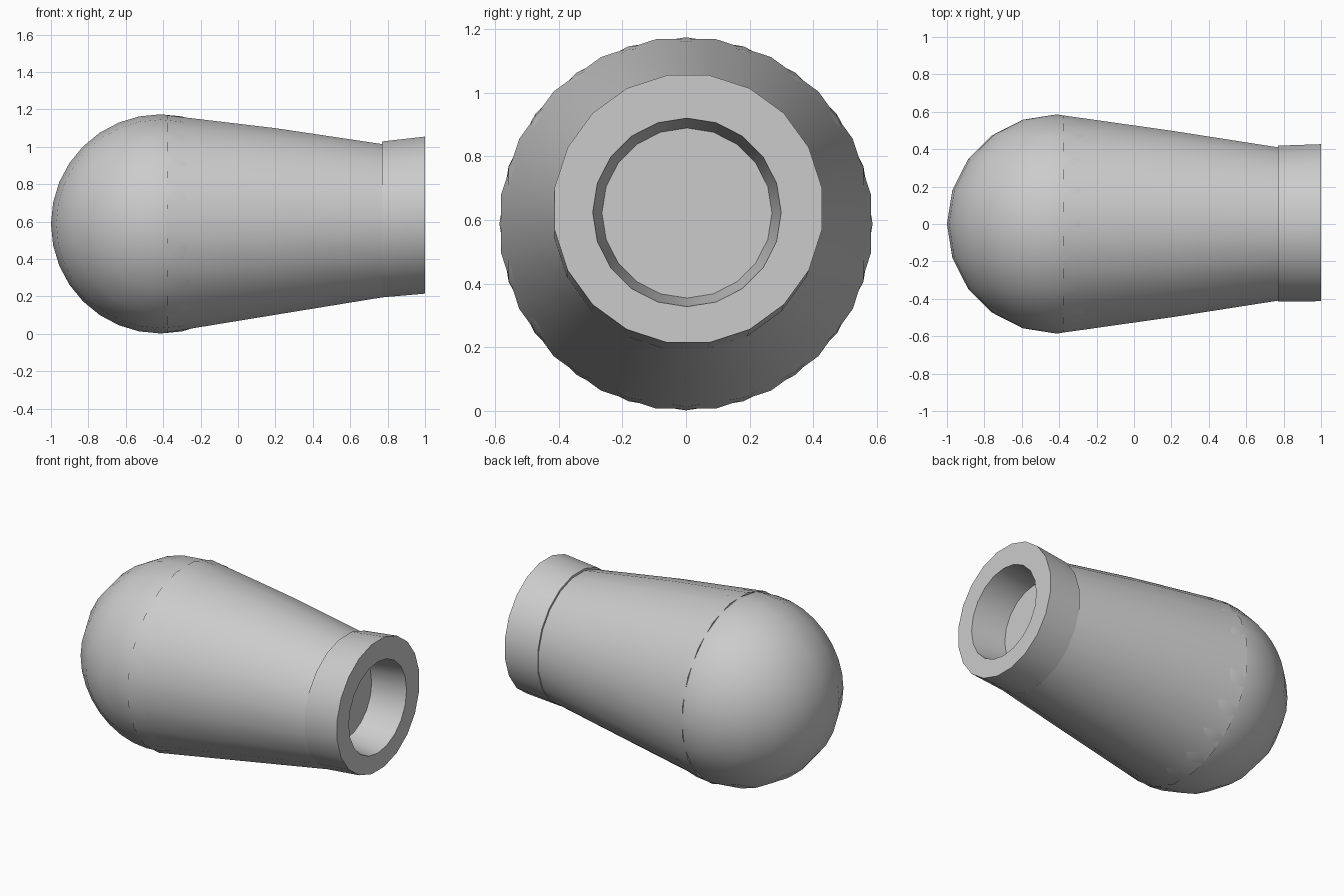
import bpy, bmesh
from math import sin, cos, pi, radians
from mathutils import Matrix

if "Cube" in bpy.data.objects:
    bpy.data.objects.remove(bpy.data.objects["Cube"])

SIDES = 20


def loft(name, rings, close=False):
    """Skin rings of (x, y centre, z centre, radius, start angle) along x."""
    bm = bmesh.new()
    loops = []
    for x, cy, cz, r, start in rings:
        loops.append([bm.verts.new((x, cy + r * cos(radians(start) + 2 * pi * i / SIDES),
                                    cz + r * sin(radians(start) + 2 * pi * i / SIDES)))
                      for i in range(SIDES)])
    pairs = list(zip(loops, loops[1:]))
    if close:
        pairs.append((loops[-1], loops[0]))
    else:
        bm.faces.new(loops[0])
        bm.faces.new(loops[-1])
    for a, b in pairs:
        for i in range(SIDES):
            j = (i + 1) % SIDES
            bm.faces.new((a[i], a[j], b[j], b[i]))
    return finish(name, bm)


def finish(name, bm):
    bmesh.ops.recalc_face_normals(bm, faces=bm.faces)
    mesh = bpy.data.meshes.new(name)
    bm.to_mesh(mesh)
    bm.free()
    obj = bpy.data.objects.new(name, mesh)
    bpy.context.collection.objects.link(obj)
    bpy.ops.object.select_all(action='DESELECT')
    obj.select_set(True)
    bpy.context.view_layer.objects.active = obj
    bpy.ops.object.shade_smooth_by_angle(angle=radians(35))
    return obj


# Round end: sphere with its poles on the y axis
bm = bmesh.new()
bmesh.ops.create_uvsphere(bm, u_segments=32, v_segments=10, radius=0.586)
bmesh.ops.transform(bm, verts=bm.verts,
                    matrix=Matrix.Translation((-0.414, 0, 0.588)) @ Matrix.Rotation(pi / 2, 4, 'X'))
finish("round_end", bm)

# Tapered body
loft("tapered_body", [(-0.38, 0, 0.588, 0.588, 9),
                      (0.20, 0, 0.601, 0.505, 9),
                      (0.77, 0, 0.605, 0.415, 9)])

# Collar: slightly flared tube with a recess reaching the body's end
loft("collar", [(0.77, 0.002, 0.612, 0.422, 9),
                (1.0, 0.007, 0.635, 0.425, 9),
                (1.0, 0.003, 0.624, 0.296, 0),
                (0.77, 0.003, 0.622, 0.267, 0)], close=True)
